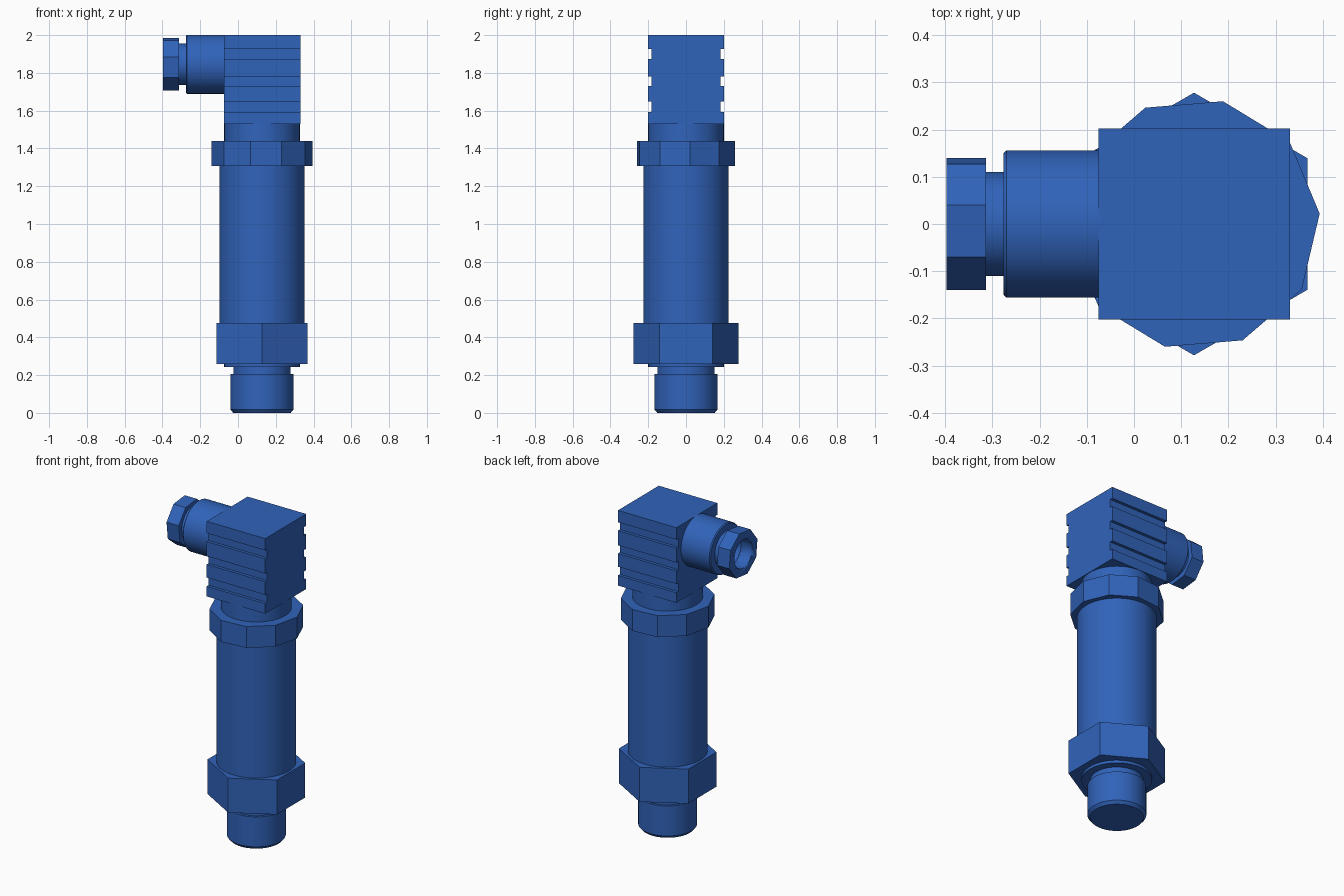
import bpy, bmesh
from math import sin, cos, pi, radians
from mathutils import Matrix

cube = bpy.data.objects.get("Cube")
if cube:
    bpy.data.objects.remove(cube, do_unlink=True)

blue = bpy.data.materials.new("blue")
blue.use_nodes = True
colour = (0.03, 0.125, 0.49, 1)
blue.diffuse_color = colour
blue.node_tree.nodes["Principled BSDF"].inputs["Base Color"].default_value = colour

AXIS_X = 0.127
UPRIGHT = Matrix.Translation((AXIS_X, 0, 0))
# Sideways parts: local z runs towards -x at the height of the cable outlet
SIDEWAYS = Matrix.Translation((0, 0, 1.845)) @ Matrix.Rotation(radians(-90), 4, "Y")


def finish(name, bm, matrix):
    bmesh.ops.transform(bm, matrix=matrix, verts=bm.verts)
    bmesh.ops.recalc_face_normals(bm, faces=bm.faces)
    mesh = bpy.data.meshes.new(name)
    bm.to_mesh(mesh)
    bm.free()
    mesh.materials.append(blue)
    ob = bpy.data.objects.new(name, mesh)
    bpy.context.collection.objects.link(ob)
    bpy.ops.object.select_all(action="DESELECT")
    ob.select_set(True)
    bpy.context.view_layer.objects.active = ob
    bpy.ops.object.shade_smooth_by_angle(angle=radians(30))
    return ob


def turned(name, profile, matrix=UPRIGHT, sides=64, phase=0):
    """Solid with a regular cross-section, from (radius, height) pairs."""
    bm = bmesh.new()
    rings = []
    for r, z in profile:
        angles = [radians(phase) + 2 * pi * i / sides for i in range(sides)]
        rings.append([bm.verts.new((r * cos(a), r * sin(a), z)) for a in angles])
    for low, high in zip(rings, rings[1:]):
        for i in range(sides):
            j = (i + 1) % sides
            bm.faces.new((low[i], low[j], high[j], high[i]))
    bm.faces.new(rings[0][::-1])
    bm.faces.new(rings[-1])
    return finish(name, bm, matrix)


# Upright sensor body, from the threaded end upwards
turned("threaded_end", [(0.152, 0), (0.167, 0.018), (0.167, 0.205)])
turned("thread_relief", [(0.152, 0.2), (0.152, 0.245)])
turned("sealing_collar", [(0.2, 0.243), (0.2, 0.265)])
turned("hex_base", [(0.278, 0.26), (0.278, 0.476)], sides=6, phase=30)
turned("main_barrel", [(0.226, 0.47), (0.226, 1.31)])
turned("clamp_nut", [(0.267, 1.306), (0.267, 1.44)], sides=10, phase=4.7)
turned("connector_neck", [(0.2, 1.435), (0.2, 1.535)])

# Connector housing: grooved outline extruded along x
WIDE, DEEP = 0.202, 0.183
edge = [(WIDE, 1.53)]
for low, high in ((1.593, 1.648), (1.73, 1.782), (1.873, 1.926)):
    edge += [(WIDE, low), (DEEP, low), (DEEP, high), (WIDE, high)]
edge.append((WIDE, 2.0))
outline = edge + [(-y, z) for y, z in reversed(edge)]
bm = bmesh.new()
face = bm.faces.new([bm.verts.new((-0.075, y, z)) for y, z in outline])
new = bmesh.ops.extrude_face_region(bm, geom=[face])["geom"]
bmesh.ops.translate(bm, vec=(0.405, 0, 0),
                    verts=[v for v in new if isinstance(v, bmesh.types.BMVert)])
finish("connector_housing", bm, Matrix.Identity(4))

# Cable outlet, with a bore through its end
outlet = [
    turned("outlet_barrel", [(0.156, 0.07), (0.156, 0.27), (0.15, 0.276)], SIDEWAYS),
    turned("outlet_collar", [(0.11, 0.27), (0.11, 0.32)], SIDEWAYS),
    turned("outlet_nut", [(0.145, 0.313), (0.145, 0.397)], SIDEWAYS, sides=8, phase=16),
]
cutter = turned("bore_cutter", [(0.088, 0.2), (0.088, 0.45)], SIDEWAYS, sides=48)
cutter.hide_render = True
for ob in outlet:
    bpy.context.view_layer.objects.active = ob
    mod = ob.modifiers.new("bore", "BOOLEAN")
    mod.operation = "DIFFERENCE"
    mod.solver = "EXACT"
    mod.object = cutter
    bpy.ops.object.modifier_move_to_index(modifier=mod.name, index=0)
    bpy.ops.object.modifier_apply(modifier=mod.name)
bpy.data.objects.remove(cutter, do_unlink=True)
